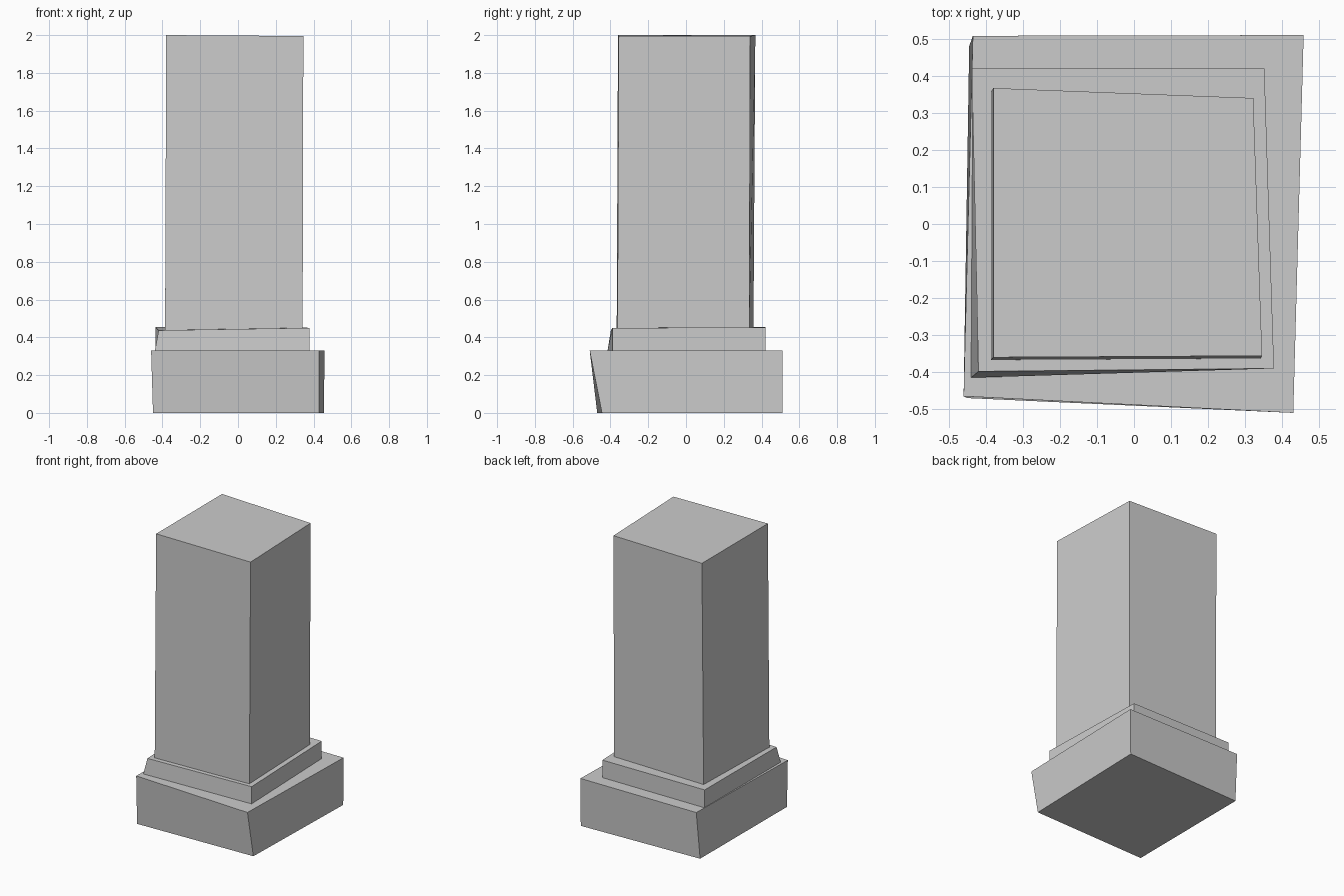
import bpy
import bmesh

cube = bpy.data.objects.get("Cube")
if cube:
    bpy.data.objects.remove(cube, do_unlink=True)

# Plain stone grey
stone = bpy.data.materials.new("stone_grey")
stone.use_nodes = True
grey = (0.6, 0.6, 0.6, 1)
stone.diffuse_color = grey
stone.node_tree.nodes["Principled BSDF"].inputs["Base Color"].default_value = grey


def rough_block(name, bottom, top):
    """Uneven block; corners run front right, back right, back left, front left."""
    bm = bmesh.new()
    low = [bm.verts.new(p) for p in bottom]
    high = [bm.verts.new(p) for p in top]
    bm.faces.new(low[::-1])
    bm.faces.new(high)
    for i in range(4):
        j = (i + 1) % 4
        bm.faces.new((low[i], low[j], high[j], high[i]))
    mesh = bpy.data.meshes.new(name)
    bm.to_mesh(mesh)
    bm.free()
    mesh.materials.append(stone)
    obj = bpy.data.objects.new(name, mesh)
    bpy.context.collection.objects.link(obj)
    return obj


# Wide foot of the pillar
rough_block(
    "plinth",
    [(0.43, -0.445, 0), (0.455, 0.51, 0), (-0.445, 0.48, 0), (-0.45, -0.47, 0)],
    [(0.43, -0.51, 0.33), (0.458, 0.51, 0.33), (-0.435, 0.508, 0.33), (-0.46, -0.465, 0.33)],
)

# Narrower step on the plinth
rough_block(
    "step",
    [(0.378, -0.39, 0.33), (0.352, 0.42, 0.33), (-0.435, 0.42, 0.33), (-0.44, -0.415, 0.33)],
    [(0.378, -0.39, 0.45), (0.352, 0.42, 0.452), (-0.438, 0.42, 0.455), (-0.42, -0.398, 0.437)],
)

# Tall square shaft
rough_block(
    "shaft",
    [(0.342, -0.363, 0.435), (0.32, 0.335, 0.435), (-0.386, 0.357, 0.435), (-0.386, -0.367, 0.43)],
    [(0.346, -0.356, 1.995), (0.322, 0.34, 1.995), (-0.38, 0.367, 2), (-0.38, -0.36, 2)],
)
